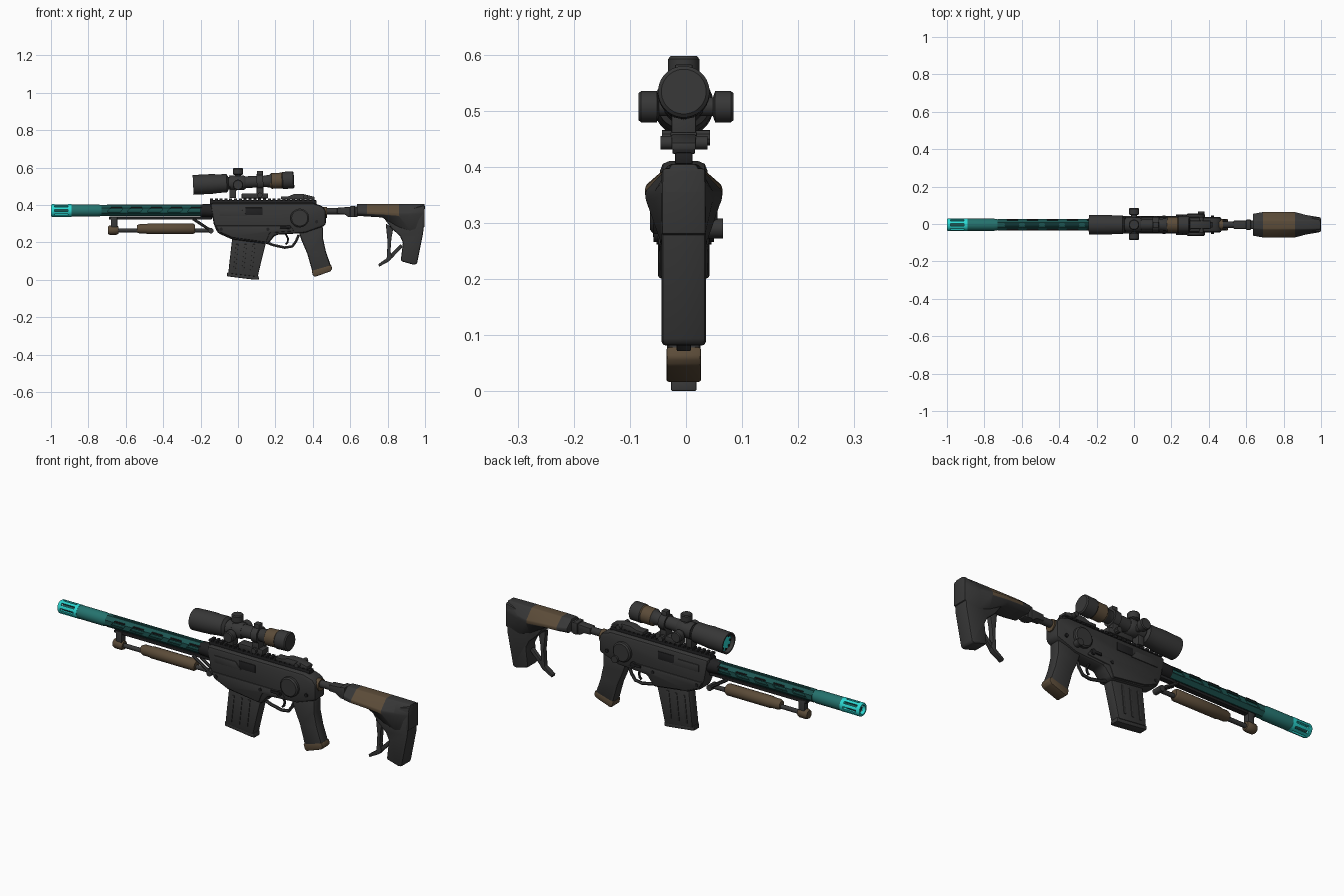
import bpy, math
from mathutils import Vector

if "Cube" in bpy.data.objects:
    bpy.data.objects.remove(bpy.data.objects["Cube"])

MID = -0.004
parts, cutters = [], []


def material(name, r, g, b):
    m = bpy.data.materials.new(name)
    m.use_nodes = True
    m.diffuse_color = (r, g, b, 1)
    node = next(n for n in m.node_tree.nodes if n.type == 'BSDF_PRINCIPLED')
    node.inputs["Base Color"].default_value = (r, g, b, 1)
    return m


DARK = material("charcoal", 0.038, 0.038, 0.038)
BLACK = material("black", 0.015, 0.015, 0.016)
BROWN = material("brown", 0.105, 0.071, 0.04)
CYAN = material("bright_cyan", 0.025, 0.68, 0.64)
TEAL = material("teal", 0.018, 0.17, 0.155)
DEEP = material("deep_teal", 0.012, 0.09, 0.083)


def add(name, verts, faces, mat, bevel=0, mat2=None, rule=None):
    me = bpy.data.meshes.new(name)
    me.from_pydata(verts, [], faces)
    me.materials.append(mat)
    if mat2:
        me.materials.append(mat2)
        for p in me.polygons:
            p.material_index = int(rule(p.center))
    ob = bpy.data.objects.new(name, me)
    bpy.context.collection.objects.link(ob)
    if bevel:
        b = ob.modifiers.new("bevel", 'BEVEL')
        b.width, b.segments, b.limit_method = bevel, 2, 'ANGLE'
    parts.append(ob)
    return ob


def loft(name, rings, mat, **kw):
    """Skin equal-length rings and cap both ends."""
    n = len(rings[0])
    verts = [v for r in rings for v in r]
    faces = [tuple(range(n))[::-1], tuple(range(len(verts) - n, len(verts)))]
    for k in range(len(rings) - 1):
        for i in range(n):
            j = (i + 1) % n
            faces.append((k*n + i, k*n + j, k*n + n + j, k*n + n + i))
    ob = add(name, verts, faces, mat, **kw)
    import bmesh
    bm = bmesh.new()
    bm.from_mesh(ob.data)
    bmesh.ops.recalc_face_normals(bm, faces=bm.faces)
    bm.to_mesh(ob.data)
    bm.free()
    return ob


def slab(name, outline, half, mat, y=MID, bevel=0.006, **kw):
    """Side outline in x, z given thickness along y."""
    rings = [[(x, y + s*half, z) for x, z in outline] for s in (-1, 1)]
    return loft(name, rings, mat, bevel=bevel, **kw)


def box(name, x0, x1, z0, z1, half, mat, y=MID, bevel=0.003):
    return slab(name, [(x0, z0), (x1, z0), (x1, z1), (x0, z1)], half, mat, y, bevel)


def lathe(name, profile, start, axis, mat, n=24, **kw):
    """Turn (distance, radius) pairs about an axis from a start point."""
    axis = Vector(axis).normalized()
    u = axis.orthogonal().normalized()
    v = axis.cross(u)
    ang = [math.tau*(i + 0.5)/n for i in range(n)]
    rings = [[Vector(start) + axis*d + (u*math.cos(a) + v*math.sin(a))*r for a in ang]
             for d, r in profile]
    return loft(name, rings, mat, **kw)


def rod(name, a, b, r, mat, n=12):
    a, b = Vector(a), Vector(b)
    return lathe(name, [(0, r), ((b - a).length, r)], a, b - a, mat, n)


def wire(name, pts, r, mat, y=MID):
    cu = bpy.data.curves.new(name, 'CURVE')
    cu.dimensions, cu.bevel_depth, cu.bevel_resolution = '3D', r, 1
    sp = cu.splines.new('POLY')
    sp.points.add(len(pts) - 1)
    for p, (x, z) in zip(sp.points, pts):
        p.co = (x, y, z, 1)
    cu.materials.append(mat)
    ob = bpy.data.objects.new(name, cu)
    bpy.context.collection.objects.link(ob)
    parts.append(ob)


def cut(target, cutter):
    cutter.hide_render = True
    m = target.modifiers.new("slots", 'BOOLEAN')
    m.operation, m.solver, m.object = 'DIFFERENCE', 'EXACT', cutter
    parts.remove(cutter)
    cutters.append(cutter)


X = (1, 0, 0)
BZ = 0.37

# Barrel, sleeve, slotted muzzle
muzzle = lathe("muzzle_brake", [(0.08, 0.022), (0, 0.022), (0, 0.03), (0.006, 0.034), (0.11, 0.034)],
               (-1, MID, BZ), X, CYAN)
for i in range(4):
    a = math.pi*i/4
    d = Vector((0, math.cos(a), math.sin(a)))*0.06
    c = Vector((-0.945, MID, BZ))
    side = Vector((0, -math.sin(a), math.cos(a)))*0.0055
    rings = [[c + s*d + Vector((dx, 0, 0)) + k*side for dx, k in
              ((-0.037, -1), (0.037, -1), (0.037, 1), (-0.037, 1))] for s in (-1, 1)]
    cut(muzzle, loft("muzzle_slot_cutter", rings, BLACK))
lathe("muzzle_core", [(0, 0.015), (0.09, 0.015)], (-0.985, MID, BZ), X, DEEP)
lathe("barrel_sleeve", [(0, 0.033), (0.14, 0.033), (0.16, 0.029), (0.18, 0.029)], (-0.89, MID, BZ), X, TEAL)
lathe("barrel", [(0, 0.021), (0.62, 0.021)], (-0.75, MID, BZ), X, DEEP)

# Octagonal handguard with slots through both sides and the top
guard = lathe("handguard", [(0, 0.032), (0.58, 0.032)], (-0.73, MID, BZ), X, DEEP, n=8)
bore = lathe("guard_bore_cutter", [(-0.02, 0.025), (0.62, 0.025)], (-0.73, MID, BZ), X, DEEP, n=8)
cut(guard, bore)
for i in range(5):
    x = -0.70 + i*0.107
    slant = [(x, BZ - 0.008), (x + 0.07, BZ - 0.008), (x + 0.085, BZ + 0.009), (x + 0.015, BZ + 0.009)]
    cut(guard, slab("side_slot_cutter", slant, 0.08, DEEP, bevel=0))
    cut(guard, box("top_slot_cutter", x + 0.01, x + 0.085, BZ, 0.45, 0.007, DEEP, bevel=0))
    for s in (-1, 1):
        box("guard_side_rib", x + 0.02, x + 0.08, BZ + 0.014, BZ + 0.02, 0.003, BLACK, MID + s*0.027, 0.001)
box("guard_top_rail", -0.70, -0.15, 0.396, 0.403, 0.005, DEEP, bevel=0.001)
lathe("barrel_nut", [(0, 0.033), (0.07, 0.037)], (-0.2, MID, BZ), X, BLACK, n=12)

# Folded support leg under the barrel
box("under_rail", -0.69, -0.14, 0.322, 0.337, 0.014, BLACK)
box("leg_post", -0.68, -0.645, 0.25, 0.335, 0.016, DARK)
lathe("leg_foot", [(0, 0.02), (0.008, 0.025), (0.045, 0.025), (0.055, 0.02)], (-0.695, MID, 0.265), X, BROWN, n=12)
rod("leg_rod", (-0.66, MID, 0.264), (-0.14, MID, 0.264), 0.011, DARK)
lathe("leg_grip", [(0, 0.02), (0.015, 0.026), (0.05, 0.026), (0.058, 0.029), (0.3, 0.029), (0.31, 0.022)],
      (-0.54, MID, 0.272), X, BROWN, n=16)
for s in (-1, 1):
    rod("leg_brace", (-0.24, MID + s*0.016, 0.325), (-0.14, MID + s*0.016, 0.26), 0.008, DARK, 8)
rod("leg_hinge", (-0.145, MID - 0.025, 0.262), (-0.145, MID + 0.025, 0.262), 0.015, DARK)

# Receiver, rail and side details
slab("receiver", [(-0.15, 0.41), (0.4, 0.41), (0.45, 0.395), (0.47, 0.37), (0.47, 0.29), (0.36, 0.25), (0.2, 0.24),
                  (0.16, 0.19), (-0.03, 0.215), (-0.11, 0.25), (-0.13, 0.3)], 0.042, DARK, bevel=0.016)
slab("lower_band", [(-0.12, 0.29), (0.28, 0.29), (0.3, 0.26), (0.17, 0.25), (0.15, 0.2), (-0.03, 0.225),
                    (-0.1, 0.255)], 0.046, DARK)
box("top_rail", -0.15, 0.42, 0.405, 0.425, 0.016, BLACK)
for i in range(22):
    x = -0.15 + i*0.0258
    box("rail_tooth", x, x + 0.016, 0.423, 0.435, 0.02, BLACK, bevel=0.002)
for s in (-1, 1):
    y = MID + s*0.042
    box("ejection_port", 0.04, 0.13, 0.345, 0.385, 0.003, BLACK, y, 0.001)
    slab("port_cover", [(-0.1, 0.375), (0.02, 0.375), (0.05, 0.34), (-0.1, 0.34)], 0.004, DARK, y, 0.001)
    lathe("side_disc", [(0, 0.05), (0.012, 0.05), (0.018, 0.043)], (0.33, y, 0.33), (0, s, 0), DARK)
    rod("selector_hub", (0.27, y, 0.28), (0.27, y + s*0.012, 0.28), 0.014, BLACK)
    box("selector_lever", 0.225, 0.275, 0.275, 0.288, 0.004, BLACK, y + s*0.009, 0.001)
    for x, z in ((-0.09, 0.27), (0.16, 0.27), (0.42, 0.31)):
        rod("body_pin", (x, y, z), (x, y + s*0.007, z), 0.009, BLACK, 10)
rod("charging_knob", (0.36, 0.03, 0.29), (0.36, 0.066, 0.29), 0.018, DARK)
rod("rear_pin", (0.455, MID, 0.36), (0.476, MID, 0.36), 0.03, BROWN)

# Folded rear sight
slab("rear_sight_base", [(0.23, 0.43), (0.41, 0.43), (0.41, 0.443), (0.35, 0.458), (0.3, 0.458), (0.27, 0.446),
                         (0.23, 0.446)], 0.022, DARK, bevel=0.003)
rod("rear_sight_knob", (0.36, -0.045, 0.443), (0.36, 0.038, 0.443), 0.012, DARK)

# Magazine
slab("magazine", [(-0.03, 0.23), (0.155, 0.22), (0.125, 0.1), (0.105, 0.015), (-0.052, 0.033), (-0.045, 0.1)],
     0.027, DARK)
slab("magazine_base", [(-0.058, 0.04), (0.11, 0.022), (0.112, 0.0), (0.09, 0.0), (-0.058, 0.018)], 0.023, DARK, bevel=0.004)
for s in (-1, 1):
    for x in (-0.01, 0.035, 0.08):
        slab("magazine_rib", [(x, 0.19), (x + 0.012, 0.19), (x - 0.003, 0.05), (x - 0.015, 0.05)], 0.003, DARK,
             MID + s*0.027, 0.001)

# Trigger, guard and grip
wire("trigger_guard", [(0.15, 0.2), (0.19, 0.185), (0.25, 0.172), (0.29, 0.178), (0.31, 0.205), (0.325, 0.24)], 0.008, DARK)
wire("trigger", [(0.255, 0.245), (0.268, 0.22), (0.265, 0.2), (0.255, 0.19)], 0.006, BLACK)
slab("grip", [(0.32, 0.27), (0.455, 0.285), (0.455, 0.22), (0.47, 0.15), (0.5, 0.065), (0.49, 0.045), (0.41, 0.02),
              (0.4, 0.035), (0.37, 0.14), (0.34, 0.21)], 0.03, DARK, bevel=0.012)
slab("grip_base", [(0.393, 0.05), (0.497, 0.08), (0.504, 0.06), (0.495, 0.045), (0.41, 0.015), (0.4, 0.025)],
     0.031, BROWN, bevel=0.005)

# Stock tube and collars
rod("stock_tube", (0.45, MID, 0.367), (0.7, MID, 0.367), 0.018, DARK, 16)
slab("stock_adapter", [(0.53, 0.385), (0.64, 0.392), (0.64, 0.335), (0.59, 0.335), (0.57, 0.35), (0.53, 0.352)],
     0.022, DARK, bevel=0.005)
box("stock_collar", 0.6, 0.625, 0.335, 0.395, 0.027, DARK)


# Stock cheek body, wide in the middle and tapering to the butt
def section(x, top, wide, mid, low, bottom):
    right = [(top, 0.405), (wide, mid + 0.012), (wide, mid - 0.004), (low, bottom)]
    return [(x, MID + y, z) for y, z in right] + [(x, MID - y, z) for y, z in reversed(right)]


loft("stock_body", [section(0.635, 0.02, 0.058, 0.36, 0.045, 0.342), section(0.69, 0.024, 0.068, 0.355, 0.045, 0.338),
                    section(0.77, 0.024, 0.069, 0.352, 0.042, 0.333), section(0.86, 0.024, 0.068, 0.345, 0.04, 0.28),
                    section(0.92, 0.024, 0.052, 0.345, 0.04, 0.26), section(0.997, 0.022, 0.039, 0.36, 0.039, 0.28)],
     DARK, bevel=0.004, mat2=BROWN, rule=lambda c: 0.69 < c.x < 0.86 and c.z > 0.345)
slab("stock_butt", [(0.8, 0.345), (1.0, 0.4), (0.99, 0.25), (0.957, 0.085), (0.94, 0.08), (0.87, 0.1), (0.882, 0.2),
                    (0.865, 0.235), (0.82, 0.275), (0.78, 0.33)], 0.04, DARK, bevel=0.01)
slab("stock_lever", [(0.79, 0.3), (0.83, 0.275), (0.82, 0.22), (0.815, 0.15), (0.825, 0.12), (0.81, 0.1), (0.755, 0.07),
                     (0.75, 0.083), (0.795, 0.115), (0.8, 0.2)], 0.013, DARK, bevel=0.003)
slab("stock_lever_brace", [(0.81, 0.13), (0.87, 0.19), (0.88, 0.175), (0.82, 0.112)], 0.01, DARK, bevel=0.002)

# Scope with a slight tilt
tilt = (1, 0, 0.05)
lathe("scope", [(0.025, 0.043), (0, 0.046), (0, 0.053), (0.1, 0.053), (0.135, 0.05), (0.18, 0.049), (0.19, 0.034),
                (0.375, 0.03), (0.41, 0.034), (0.42, 0.042), (0.475, 0.042), (0.48, 0.046), (0.535, 0.046), (0.54, 0.04)],
      (-0.24, MID, 0.507), tilt, DARK, n=32, mat2=BROWN, rule=lambda c: 0.175 < c.x < 0.236)
lathe("front_lens", [(0, 0.043), (0.004, 0.043)], (-0.221, MID, 0.508), tilt, CYAN)
for i in range(8):
    a = math.tau*i/8
    p = Vector((-0.222, MID + 0.034*math.cos(a), 0.508 + 0.034*math.sin(a)))
    rod("lens_dot", p, p - Vector((0.003, 0, 0)), 0.006, BLACK, 8)
lathe("turret_block", [(0, 0.034), (0.01, 0.04), (0.07, 0.04), (0.08, 0.034)], (-0.04, MID, 0.516), tilt, DARK, n=16)
knob = [(0, 0.017), (0.048, 0.017), (0.052, 0.028), (0.08, 0.028), (0.085, 0.024)]
lathe("top_turret", knob, (0, MID, 0.512), (0, 0, 1), DARK)
lathe("left_turret", knob, (0, 0, 0.507), (0, 1, 0), DARK)
lathe("right_turret", knob, (0, 0, 0.507), (0, -1, 0), DARK)

# Scope mount
for x in (0.1, -0.045):
    lathe("mount_ring", [(0, 0.041), (0.035, 0.041)], (x, MID, 0.518 + x*0.05), tilt, DARK, n=12)
    box("mount_leg", x, x + 0.035, 0.437, 0.5, 0.022, DARK)
box("mount_ring_cap", 0.102, 0.133, 0.55, 0.582, 0.016, DARK)
box("mount_base", 0.02, 0.16, 0.435, 0.462, 0.024, DARK)
rod("mount_clamp", (0.117, -0.043, 0.452), (0.117, 0.043, 0.452), 0.014, DARK, 10)

# Apply modifiers, drop the cutters, smooth rounded surfaces
bpy.ops.object.select_all(action='DESELECT')
for ob in parts:
    ob.select_set(True)
bpy.context.view_layer.objects.active = parts[0]
bpy.ops.object.convert(target='MESH')
for c in cutters:
    bpy.data.objects.remove(c)
bpy.ops.object.shade_smooth_by_angle(angle=math.radians(35))
